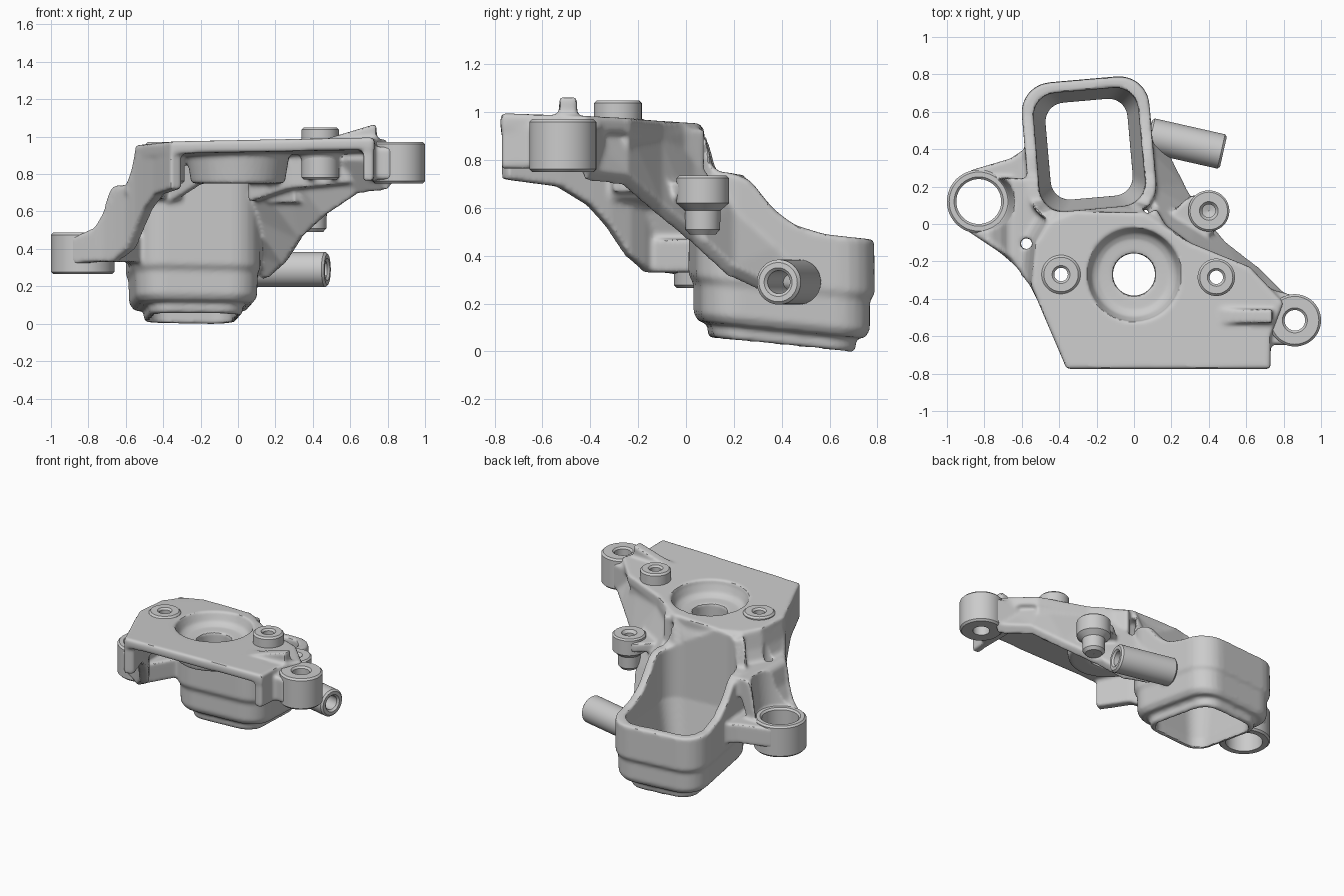
import bpy, bmesh, math
from mathutils import Vector, Matrix

cube = bpy.data.objects.get("Cube")
if cube:
    bpy.data.objects.remove(cube)

metal = bpy.data.materials.new("cast grey metal")
metal.use_nodes = True
GREY = (0.6, 0.6, 0.6, 1)
metal.diffuse_color = GREY
for node in metal.node_tree.nodes:
    if node.type == 'BSDF_PRINCIPLED':
        node.inputs["Base Color"].default_value = GREY
        node.inputs["Roughness"].default_value = 0.6


def finish(name, bm):
    me = bpy.data.meshes.new(name)
    bm.to_mesh(me)
    bm.free()
    me.materials.append(metal)
    ob = bpy.data.objects.new(name, me)
    bpy.context.scene.collection.objects.link(ob)
    return ob


def loft(name, rings, closed=False):
    """Skin rings of points; cap the ends, or join last to first."""
    bm = bmesh.new()
    vs = [[bm.verts.new(p) for p in ring] for ring in rings]
    n = len(vs[0])
    pairs = list(zip(vs, vs[1:])) + ([(vs[-1], vs[0])] if closed else [])
    for a, b in pairs:
        for i in range(n):
            j = (i + 1) % n
            bm.faces.new((a[i], a[j], b[j], b[i]))
    if not closed:
        bm.faces.new(vs[0])
        bm.faces.new(vs[-1])
    bmesh.ops.triangulate(bm, faces=bm.faces[:])
    bmesh.ops.recalc_face_normals(bm, faces=bm.faces[:])
    if bm.calc_volume(signed=True) < 0:
        bmesh.ops.reverse_faces(bm, faces=bm.faces[:])
    return finish(name, bm)


def prism(name, pts, lo, hi, axis='z'):
    """Extrude a 2D outline along an axis."""
    place = {'y': lambda a, b, h: (a, h, b), 'z': lambda a, b, h: (a, b, h)}[axis]
    return loft(name, [[place(a, b, h) for a, b in pts] for h in (lo, hi)])


def strip(name, top, low, offset):
    """Thick sheet between two paths."""
    off = Vector(offset)
    rings = []
    for a, b in zip(top, low):
        a, b = Vector(a), Vector(b)
        rings.append([a, b, b + off, a + off])
    return loft(name, rings)


def lathe(name, profile, loc, direction=(0, 0, 1), steps=48):
    """Turn a closed (radius, height) profile round an axis."""
    m = Matrix.Translation(loc) @ Vector(direction).to_track_quat('Z', 'Y').to_matrix().to_4x4()
    rings = []
    for i in range(steps):
        t = 2 * math.pi * i / steps
        rings.append([m @ Vector((r * math.cos(t), r * math.sin(t), h)) for r, h in profile])
    return loft(name, rings, closed=True)


def boss(name, loc, outer, bore, height, direction=(0, 0, 1), c=0.012):
    prof = [(bore, 0), (outer - c, 0), (outer, c), (outer, height - c), (outer - c, height),
            (bore + c, height), (bore, height - c)]
    return lathe(name, prof, loc, direction)


def disc(x, y, r, n=40):
    return [(x + r * math.cos(2 * math.pi * i / n), y + r * math.sin(2 * math.pi * i / n))
            for i in range(n)]


def cone(name, x, y, sections):
    return loft(name, [[(a, b, z) for a, b in disc(x, y, r)] for r, z in sections])


def rim(y, knots=((0.08, 0.93), (0.105, 0.755), (0.2, 0.745), (0.27, 0.715), (0.36, 0.6),
                  (0.45, 0.53), (0.58, 0.49), (0.9, 0.455))):
    """Height of the sweeping duct rim."""
    if y <= knots[0][0]:
        return knots[0][1]
    for (a, za), (b, zb) in zip(knots, knots[1:]):
        if y <= b:
            return za + (zb - za) * (y - a) / (b - a)
    return knots[-1][1]


def duct_ring(w, d, r, z=None, slant=0.0, tilt=math.radians(5)):
    """Rounded rectangle turned slightly in plan; without z it follows the rim."""
    corners = []
    for q, (sx, sy) in enumerate(((1, 1), (-1, 1), (-1, -1), (1, -1))):
        for k in range(7):
            t = math.pi / 2 * (q + k / 6)
            corners.append(Vector((sx * (w / 2 - r) + r * math.cos(t),
                                   sy * (d / 2 - r) + r * math.sin(t))))
    pts = []
    for i, a in enumerate(corners):
        b = corners[(i + 1) % len(corners)]
        cuts = 10 if i % 7 == 6 else 1
        for k in range(cuts):
            p = a.lerp(b, k / cuts)
            px = -0.24 + p.x * math.cos(tilt) - p.y * math.sin(tilt)
            py = 0.4 + p.x * math.sin(tilt) + p.y * math.cos(tilt)
            pts.append((px, py, rim(py) if z is None else z - slant * (py - 0.4)))
    return pts


def join(name, obs):
    bm = bmesh.new()
    for o in obs:
        bm.from_mesh(o.data)
        bpy.data.objects.remove(o)
    return finish(name, bm)


def bake(ob):
    dg = bpy.context.evaluated_depsgraph_get()
    me = bpy.data.meshes.new_from_object(ob.evaluated_get(dg))
    ob.modifiers.clear()
    ob.data = me
    me.materials.clear()
    me.materials.append(metal)


def fuse(ob, size):
    mod = ob.modifiers.new("fuse", 'REMESH')
    mod.mode, mod.voxel_size = 'VOXEL', size


# Sloping top plate
plate = prism("plate", [(-0.36, -0.775), (0.73, -0.775), (0.73, -0.6), (0.8, -0.42),
              (0.62, -0.23), (0.3, -0.1), (0.06, 0.06), (-0.3, 0.07), (-0.45, 0.01),
              (-0.53, -0.1), (-0.55, -0.33)], 0, 0.065)
for v in plate.data.vertices:
    v.co.z += 0.89 - 0.035 * v.co.y + 0.02 * v.co.x

# Hollow duct with a stepped lower lip and a sweeping rim
duct = loft("duct", [duct_ring(0.48, 0.58, 0.11, 0.028, 0.1), duct_ring(0.5, 0.6, 0.12, 0.045, 0.1),
            duct_ring(0.5, 0.6, 0.12, 0.088, 0.1), duct_ring(0.6, 0.67, 0.14, 0.09, 0.1),
            duct_ring(0.65, 0.71, 0.15, 0.125, 0.1), duct_ring(0.66, 0.71, 0.15, 0.25, 0.1),
            duct_ring(0.685, 0.75, 0.16, 0.28, 0.1),
            duct_ring(0.685, 0.745, 0.16), duct_ring(0.56, 0.63, 0.13),
            duct_ring(0.54, 0.61, 0.12, 0.38), duct_ring(0.42, 0.5, 0.1, 0.12),
            duct_ring(0.42, 0.5, 0.1, 0.028, 0.1)], closed=True)

# Arm and ramp leading to the large ring
arm = prism("arm", [(-0.5, 0.42), (-0.6, 0.39), (-0.66, 0.35), (-0.88, 0.285), (-0.9, -0.03),
            (-0.66, -0.19), (-0.52, 0.05)], 0.33, 0.47)
ramp = prism("ramp", [(-0.86, 0.42), (-0.84, 0.48), (-0.76, 0.51), (-0.71, 0.6), (-0.68, 0.72),
             (-0.65, 0.74), (-0.48, 0.74), (-0.48, 0.64), (-0.6, 0.6), (-0.68, 0.38)], -1, 1, 'y')
for v in ramp.data.vertices:
    run = v.co.x + 0.88
    v.co.y = 0.26 - 0.06 * run if v.co.y > 0 else -0.03 - 0.7 * run
shelf = prism("shelf", [(-0.55, -0.32), (-0.65, -0.19), (-0.64, 0.18), (-0.52, 0.22), (-0.38, 0.06),
              (-0.42, -0.3)], 0.665, 0.74)

# Flange walls and the webs sweeping down to the duct
left_path = [(-0.36, -0.775, 0.94, 0.72), (-0.45, -0.55, 0.93, 0.69), (-0.51, -0.42, 0.92, 0.61),
             (-0.55, -0.34, 0.88, 0.52), (-0.6, -0.26, 0.75, 0.4), (-0.66, -0.2, 0.71, 0.35),
             (-0.72, -0.15, 0.56, 0.335), (-0.78, -0.11, 0.49, 0.33), (-0.9, -0.03, 0.46, 0.32)]
left_wall = strip("left_wall", [(x, y, t) for x, y, t, b in left_path],
                  [(x, y, b) for x, y, t, b in left_path], (0.06, 0.03, 0))
step_wall = loft("step_wall", [[(x - s, y + s * 0.6, z) for x, y in (
                 (-0.55, -0.32), (-0.53, -0.1), (-0.46, 0.02), (-0.3, 0.09), (-0.3, 0), (-0.42, -0.25))]
                 for s, z in ((0, 0.93), (0.02, 0.82), (0.06, 0.7))])
right_web = strip("right_web",
                  [(0.73, -0.42, 0.93), (0.56, -0.24, 0.93), (0.3, -0.1, 0.88), (0.13, 0.03, 0.82),
                   (0.1, 0.2, 0.62), (0.08, 0.4, 0.45), (0.07, 0.58, 0.36)],
                  [(0.84, -0.4, 0.76), (0.68, -0.24, 0.74), (0.5, -0.1, 0.62), (0.37, 0.05, 0.5),
                   (0.28, 0.2, 0.36), (0.2, 0.36, 0.29), (0.12, 0.5, 0.27)], (-0.04, -0.03, -0.05))
right_wall = prism("right_wall", [(0.67, -0.77), (0.725, -0.77), (0.735, -0.62), (0.8, -0.42),
                   (0.68, -0.42)], 0.765, 0.94)
back_wall = strip("back_wall", [(0.62, -0.24, 0.92), (0.3, -0.1, 0.92), (0.08, 0.06, 0.92)],
                  [(0.62, -0.24, 0.75), (0.3, -0.1, 0.72), (0.08, 0.06, 0.65)], (-0.03, -0.06, 0))
lug_neck = prism("lug_neck", [(0.69, -0.64), (0.82, -0.65), (0.88, -0.39), (0.7, -0.34)], 0.77, 0.945)
boss_neck = prism("boss_neck", [(0.15, 0.02), (0.3, -0.12), (0.46, -0.02), (0.4, 0.16), (0.3, 0.15)],
                  0.645, 0.71)
fin = prism("fin", [(0.4, 0.93), (0.46, 0.985), (0.74, 1.069), (0.745, 0.93)], -0.53, -0.455, 'y')

# Underside hub, boss roots and stiffening ribs
hub = cone("hub", 0, -0.27, ((0.25, 0.75), (0.28, 0.93)))
roots = [cone("root", x, -0.28, ((0.09, z), (0.11, 0.93))) for x, z in ((0.44, 0.77), (-0.39, 0.76))]
ribs = [strip("rib", [(x, y, 0.93), (u, v, 0.93)], [(x, y, 0.76), (u, v, z)], (0.04, 0.02, 0))
        for x, y, u, v, z in ((0.2, -0.15, 0.08, 0.06, 0.65), (-0.2, -0.15, -0.42, 0.04, 0.62))]

# Fuse everything into one casting
body = join("mount_body", [plate, duct, arm, ramp, shelf, left_wall, step_wall, right_web, right_wall,
                           back_wall, lug_neck, boss_neck, fin, hub] + roots + ribs)
fuse(body, 0.012)
bake(body)

# Bores, the round dish and the duct passage: x, y, outer, bore, base, top
bosses = {"large_ring": (-0.83, 0.12, 0.17, 0.12, 0.265, 0.487),
          "right_lug": (0.86, -0.515, 0.14, 0.055, 0.75, 0.972),
          "right_plate_boss": (0.44, -0.285, 0.1, 0.036, 0.77, 1.05),
          "left_plate_boss": (-0.39, -0.27, 0.104, 0.036, 0.75, 0.972)}
bores = [(x, y, r + 0.022) for x, y, R, r, lo, hi in list(bosses.values())[1:]]
bores += [(0.4, 0.07, 0.055), (-0.575, -0.105, 0.03)]
cutters = [prism("bore_cut", disc(x, y, r), -0.2, 1.3) for x, y, r in bores]
cutters.append(cone("ring_cut", -0.83, 0.12, ((0.14, -0.2), (0.14, 0.476), (0.16, 0.48), (0.21, 0.9))))
cutters.append(cone("dish_cut", 0, -0.27, ((0.113, -0.2), (0.113, 0.865), (0.19, 0.87), (0.225, 0.89),
                                           (0.25, 0.95), (0.255, 1.02))))
cutters.append(loft("passage_cut", [duct_ring(0.44, 0.52, 0.1, -0.2), duct_ring(0.44, 0.52, 0.1, 0.12),
               duct_ring(0.56, 0.63, 0.12, 0.4), duct_ring(0.58, 0.65, 0.13, 1.3)]))
cutter = join("cutter", cutters)
cutter.hide_render = True
cut = body.modifiers.new("cut", 'BOOLEAN')
cut.operation, cut.solver, cut.object = 'DIFFERENCE', 'EXACT', cutter
bake(body)
bpy.data.objects.remove(cutter)

# Soften the casting with an even skin and rounded edges
fuse(body, 0.0105)
soft = body.modifiers.new("soften", 'SMOOTH')
soft.factor, soft.iterations = 0.5, 4
bake(body)

# Machined bosses
parts = [body]
for name, (x, y, R, r, lo, hi) in bosses.items():
    parts.append(boss(name, (x, y, lo), R, r, hi - lo))
parts.append(lathe("stepped_boss", [(0.001, 0), (0.055, 0), (0.072, 0.02), (0.075, 0.1), (0.11, 0.13),
             (0.11, 0.235), (0.1, 0.245), (0.05, 0.245), (0.035, 0.225), (0.035, 0.1),
             (0.001, 0.09)], (0.4, 0.07, 0.49)))
parts.append(boss("side_pipe", (0.08, 0.475, 0.29), 0.094, 0.048, 0.408, (0.975, -0.22, 0)))

bpy.ops.object.select_all(action='DESELECT')
for ob in parts:
    ob.select_set(True)
bpy.context.view_layer.objects.active = body
bpy.ops.object.shade_smooth_by_angle(angle=math.radians(35))
